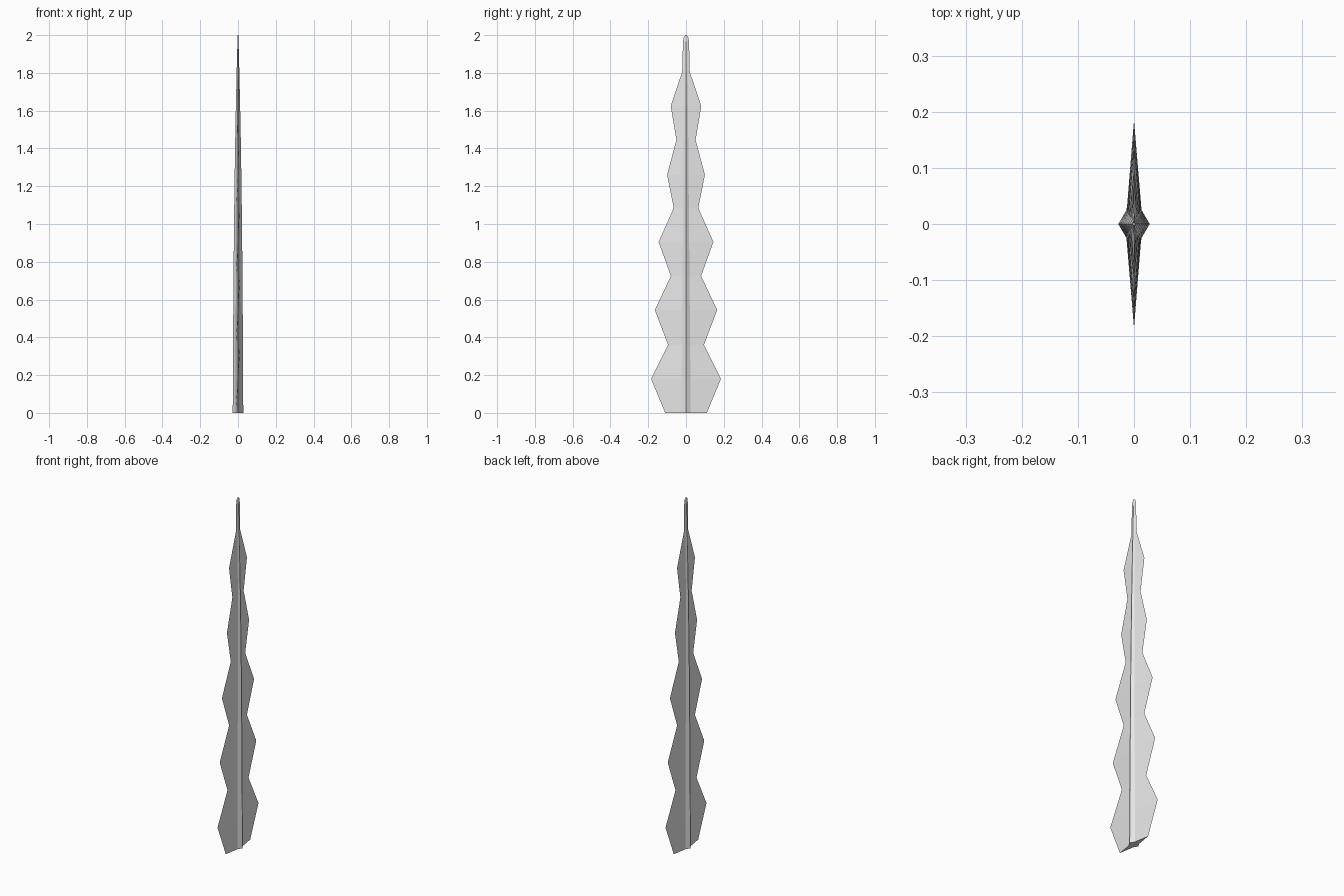
import bpy, bmesh

cube = bpy.data.objects.get("Cube")
if cube:
    bpy.data.objects.remove(cube, do_unlink=True)

# Single pale grey material
grey = bpy.data.materials.new("pale grey")
grey.use_nodes = True
colour = (0.8, 0.8, 0.8, 1.0)
grey.diffuse_color = colour
grey.node_tree.nodes["Principled BSDF"].inputs["Base Color"].default_value = colour

# Blade outline: height, half-width of the wavy cutting edge
OUTLINE = [(0, .11), (.18, .185), (.36, .095), (.545, .165), (.725, .08),
           (.905, .145), (1.085, .065), (1.26, .10), (1.445, .051),
           (1.625, .081), (1.805, .02), (1.965, .016), (1.988, .012), (2, .004)]


def ring(z, edge):
    """Diamond section with a raised central ridge, thinning towards the tip."""
    t = z / 2
    ridge = 0.028 * (1 - 0.35 * t - 0.58 * t ** 3)
    root_x = ridge * 0.48
    root_y = min(0.025 - 0.018 * t, edge * 0.6)
    return [(ridge, 0, z), (root_x, root_y, z), (0, edge, z), (-root_x, root_y, z),
            (-ridge, 0, z), (-root_x, -root_y, z), (0, -edge, z), (root_x, -root_y, z)]


# Blade: sections joined by flat faces and capped at both ends
bm = bmesh.new()
rings = [[bm.verts.new(p) for p in ring(z, w)] for z, w in OUTLINE]
for low, high in zip(rings, rings[1:]):
    for i in range(8):
        j = (i + 1) % 8
        bm.faces.new((low[i], low[j], high[j], high[i]))
bm.faces.new(rings[0][::-1])
bm.faces.new(rings[-1])
bmesh.ops.recalc_face_normals(bm, faces=bm.faces)

mesh = bpy.data.meshes.new("wavy_blade")
bm.to_mesh(mesh)
bm.free()
mesh.materials.append(grey)
blade = bpy.data.objects.new("wavy_blade", mesh)
bpy.context.collection.objects.link(blade)
